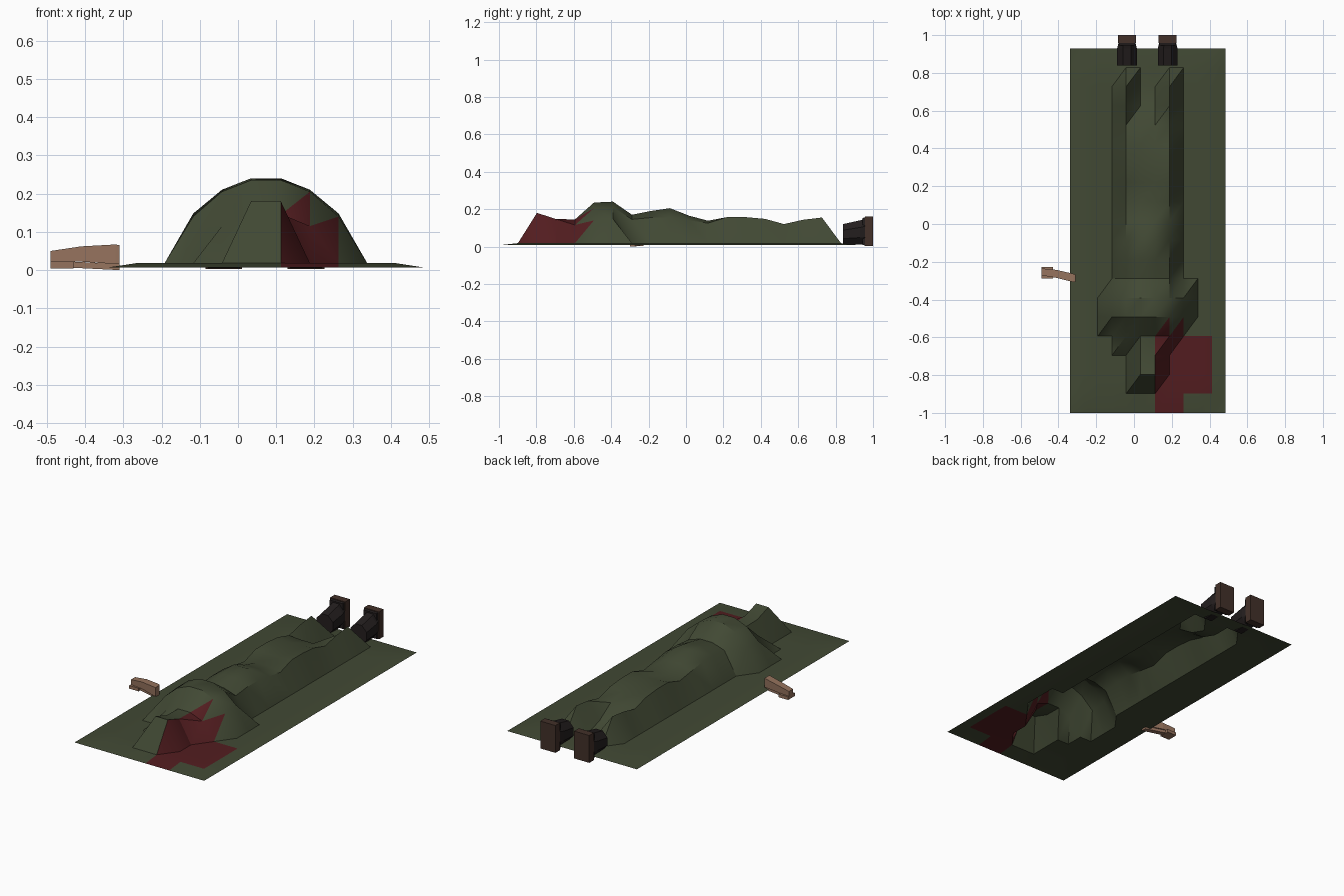
import bpy, bmesh, math

if "Cube" in bpy.data.objects:
    bpy.data.objects.remove(bpy.data.objects["Cube"])

def material(name, rgb):
    m = bpy.data.materials.new(name)
    m.diffuse_color = (*rgb, 1)
    m.use_nodes = True
    m.node_tree.nodes["Principled BSDF"].inputs["Base Color"].default_value = m.diffuse_color
    return m

GREEN = material("sheet_green", (0.053, 0.066, 0.034))
RED = material("stain_red", (0.085, 0.012, 0.014))
SKIN = material("skin", (0.30, 0.17, 0.11))
LEATHER = material("leather", (0.017, 0.013, 0.013))
RUBBER = material("sole_brown", (0.055, 0.03, 0.022))

def finish(name, bm, mats, smooth=None):
    me = bpy.data.meshes.new(name)
    bm.to_mesh(me)
    bm.free()
    ob = bpy.data.objects.new(name, me)
    bpy.context.collection.objects.link(ob)
    for m in mats:
        me.materials.append(m)
    if smooth:
        bpy.ops.object.select_all(action='DESELECT')
        ob.select_set(True)
        bpy.context.view_layer.objects.active = ob
        bpy.ops.object.shade_smooth_by_angle(angle=math.radians(smooth))
    return ob

def loft(name, rings, mat):
    bm = bmesh.new()
    vs = [[bm.verts.new(p) for p in r] for r in rings]
    n = len(vs[0])
    for a, b in zip(vs, vs[1:]):
        for i in range(n):
            bm.faces.new((a[i], a[(i + 1) % n], b[(i + 1) % n], b[i]))
    bm.faces.new(vs[0])
    bm.faces.new(vs[-1])
    bmesh.ops.recalc_face_normals(bm, faces=bm.faces)
    return finish(name, bm, [mat])

# Sheet draped over a body: a grid whose rows give the height above ground
# near the centre line, halfway out and at the flank (mirrored left/right)
CX = 0.073
OFFSETS = (0.039, 0.115, 0.19, 0.265, 0.34, 0.412)
FLAT, EDGE = 0.018, 0.007
HEIGHTS = [
    (EDGE, EDGE, EDGE), (FLAT, FLAT, FLAT),
    (0.18, FLAT, FLAT), (0.147, FLAT, FLAT), (0.145, 0.115, FLAT),
    (0.235, 0.205, 0.14), (0.24, 0.21, 0.148), (0.17, 0.145, FLAT),
    (0.19, 0.155, FLAT), (0.205, 0.155, FLAT), (0.165, 0.14, FLAT),
    (0.138, 0.125, FLAT), (0.15, 0.157, FLAT), (0.147, 0.157, FLAT),
    (0.138, 0.148, FLAT), (0.115, 0.12, FLAT), (0.05, 0.143, FLAT),
    (FLAT, 0.155, FLAT), (FLAT, FLAT, FLAT), (EDGE, EDGE, EDGE)]
bm = bmesh.new()
rows = []
last = len(HEIGHTS) - 1
for j, h in enumerate(HEIGHTS):
    y = -1 + 1.93 * j / last
    flat = EDGE if j in (0, last) else FLAT
    half = list(zip(OFFSETS, (*h, flat, flat, EDGE)))
    rows.append([bm.verts.new((CX - o, y, z)) for o, z in reversed(half)] +
                [bm.verts.new((CX + o, y, z)) for o, z in half])
for j in range(last):
    for i in range(11):
        a, b, c, d = rows[j][i], rows[j][i + 1], rows[j + 1][i + 1], rows[j + 1][i]
        low = bm.faces.new((a, b, c))
        up = bm.faces.new((a, c, d))
        # Stain beside the head with a jagged upper edge
        if (j == 0 and i in (6, 7)) or (1 <= j <= 3 and 6 <= i <= 9):
            low.material_index = up.material_index = 1
        elif j == 4 and i in (6, 7):
            low.material_index = 1
finish("sheet", bm, [GREEN, RED], 35)

# Hand sticking out from under the sheet
def rect_x(x, y0, y1, z0, z1):
    return [(x, y0, z0), (x, y1, z0), (x, y1, z1), (x, y0, z1)]

loft("hand", [rect_x(-0.31, -0.308, -0.268, 0.016, 0.065),
              rect_x(-0.32, -0.308, -0.264, 0.016, 0.067),
              rect_x(-0.41, -0.285, -0.243, 0.022, 0.062),
              rect_x(-0.49, -0.272, -0.235, 0.022, 0.05)], SKIN)
loft("fingers", [rect_x(-0.43, -0.288, -0.227, 0.004, 0.022),
                 rect_x(-0.49, -0.288, -0.227, 0.004, 0.022)], SKIN)
loft("wrist", [rect_x(-0.31, -0.30, -0.272, 0.0, 0.016),
               rect_x(-0.43, -0.276, -0.245, 0.006, 0.022)], SKIN)

# Boots, toes up, with soles facing the back
def octagon_y(x, y, w, z0, z1):
    cz, h = (z0 + z1) / 2, (z1 - z0) / 2
    k = 1 / math.cos(math.pi / 8)
    return [(x + w * k * math.cos(math.pi / 8 + i * math.pi / 4), y,
             cz + h * k * math.sin(math.pi / 8 + i * math.pi / 4)) for i in range(8)]

def rect_y(x, y, w, z0, z1):
    return [(x - w, y, z0), (x + w, y, z0), (x + w, y, z1), (x - w, y, z1)]

for side, x in (("left", -0.037), ("right", 0.178)):
    loft(side + "_boot", [octagon_y(x, 0.84, 0.052, 0.01, 0.12),
                          octagon_y(x, 0.93, 0.052, 0.01, 0.14),
                          octagon_y(x, 0.962, 0.044, 0.01, 0.15)], LEATHER)
    loft(side + "_boot_welt", [rect_y(x, 0.945, 0.042, 0.008, 0.153),
                               rect_y(x, 0.965, 0.042, 0.005, 0.157)], LEATHER)
    loft(side + "_boot_sole", [rect_y(x, 0.958, 0.048, 0.003, 0.16),
                               rect_y(x, 1.0, 0.048, 0.003, 0.16)], RUBBER)
